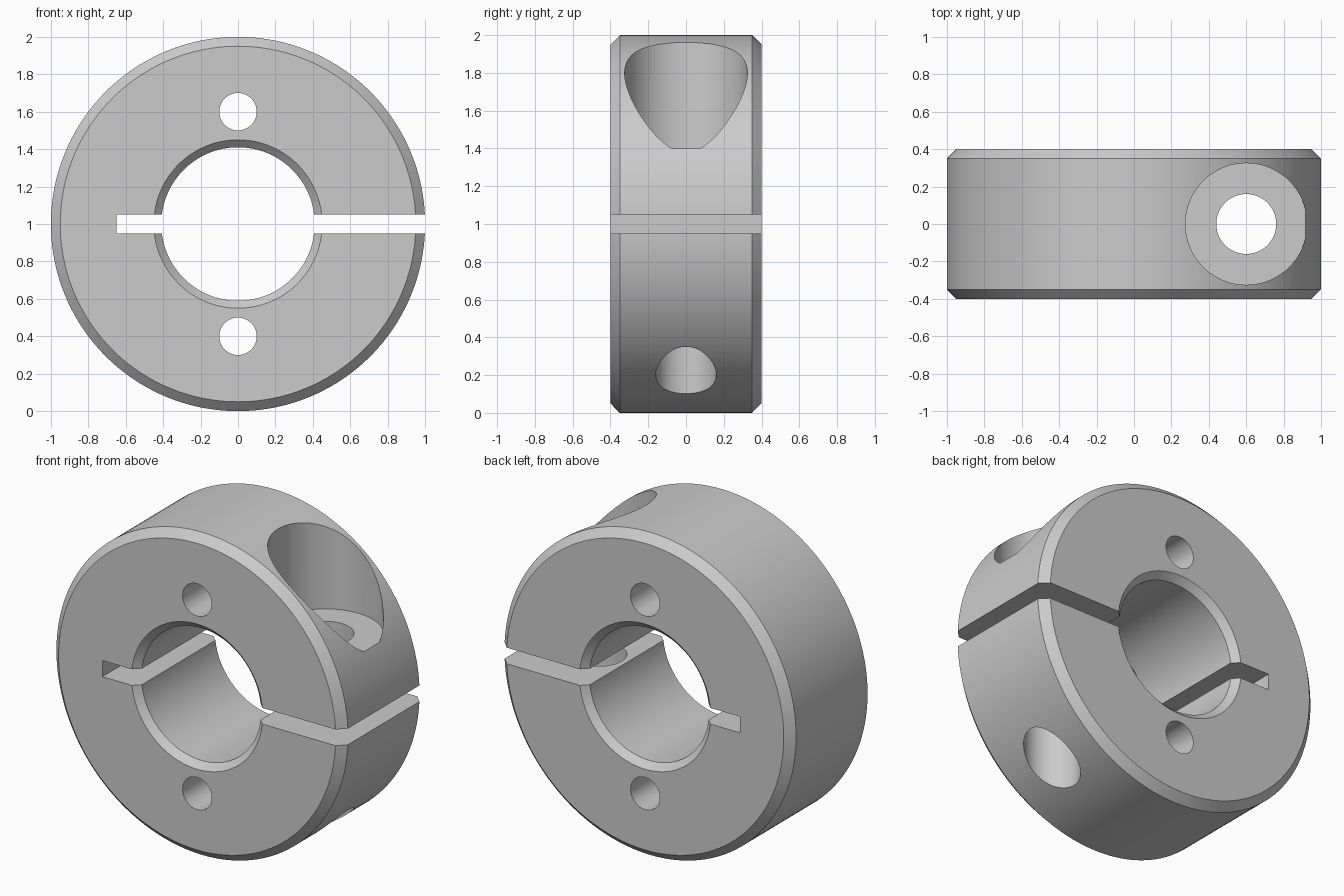
import bpy, bmesh, math
from mathutils import Matrix, Vector

cube = bpy.data.objects.get("Cube")
if cube:
    bpy.data.objects.remove(cube, do_unlink=True)

grey = bpy.data.materials.new("machined grey")
grey.use_nodes = True
colour = (0.6, 0.6, 0.6, 1)
grey.diffuse_color = colour
grey.node_tree.nodes["Principled BSDF"].inputs["Base Color"].default_value = colour

HALF = 0.4        # half the collar's thickness
CHAMFER = 0.05
BORE = 0.41
ALONG_Y = Matrix.Rotation(math.pi / 2, 4, 'X')


def add_object(name, bm):
    bmesh.ops.recalc_face_normals(bm, faces=bm.faces)
    mesh = bpy.data.meshes.new(name)
    bm.to_mesh(mesh)
    bm.free()
    mesh.materials.append(grey)
    obj = bpy.data.objects.new(name, mesh)
    bpy.context.collection.objects.link(obj)
    return obj


def lathe(name, profile, place, steps, ring=False):
    """Revolve (radius, height) points; ring joins the last point to the first."""
    bm = bmesh.new()
    loops = [[bm.verts.new(place @ Vector((r * math.cos(a), r * math.sin(a), h)))
              for a in (2 * math.pi * i / steps for i in range(steps))]
             for r, h in profile]
    pairs = list(zip(loops, loops[1:]))
    if ring:
        pairs.append((loops[-1], loops[0]))
    else:
        bm.faces.new(loops[0])
        bm.faces.new(loops[-1])
    for a, b in pairs:
        for i in range(steps):
            j = (i + 1) % steps
            bm.faces.new((a[i], a[j], b[j], b[i]))
    return add_object(name, bm)


# Chamfered ring body
half = [(BORE, HALF - 0.04), (BORE + 0.04, HALF),
        (1 - CHAMFER, HALF), (1, HALF - CHAMFER)]
section = half + [(r, -h) for r, h in reversed(half)]
collar = lathe("clamp_collar", section,
               Matrix.Translation((0, 0, 1)) @ ALONG_Y, 160, ring=True)

# Clamping slot: cuts right through one wall and part of the other
bm = bmesh.new()
bmesh.ops.create_cube(bm, size=1, matrix=Matrix.Translation((0.275, 0, 1))
                      @ Matrix.Diagonal((1.85, 1.2, 0.1, 1)))
cutters = [add_object("slot_cutter", bm)]

# Small holes above and below the bore
for name, z in (("upper", 1.6), ("lower", 0.4)):
    cutters.append(lathe(name + "_hole_cutter", [(0.1, -0.6), (0.1, 0.6)],
                         Matrix.Translation((0, 0, z)) @ ALONG_Y, 48))

# Counterbored clamp screw hole
cutters.append(lathe("screw_hole_cutter",
                     [(0.16, -0.2), (0.16, 1.4), (0.325, 1.4), (0.325, 2.2)],
                     Matrix.Translation((0.6, 0, 0)), 80))

# Cut the collar, then shade it
bpy.ops.object.select_all(action='DESELECT')
bpy.context.view_layer.objects.active = collar
collar.select_set(True)
for cutter in cutters:
    mod = collar.modifiers.new(cutter.name, 'BOOLEAN')
    mod.operation = 'DIFFERENCE'
    mod.solver = 'EXACT'
    mod.object = cutter
    bpy.ops.object.modifier_apply(modifier=mod.name)
    bpy.data.objects.remove(cutter, do_unlink=True)
bpy.ops.object.shade_smooth_by_angle(angle=math.radians(25))
